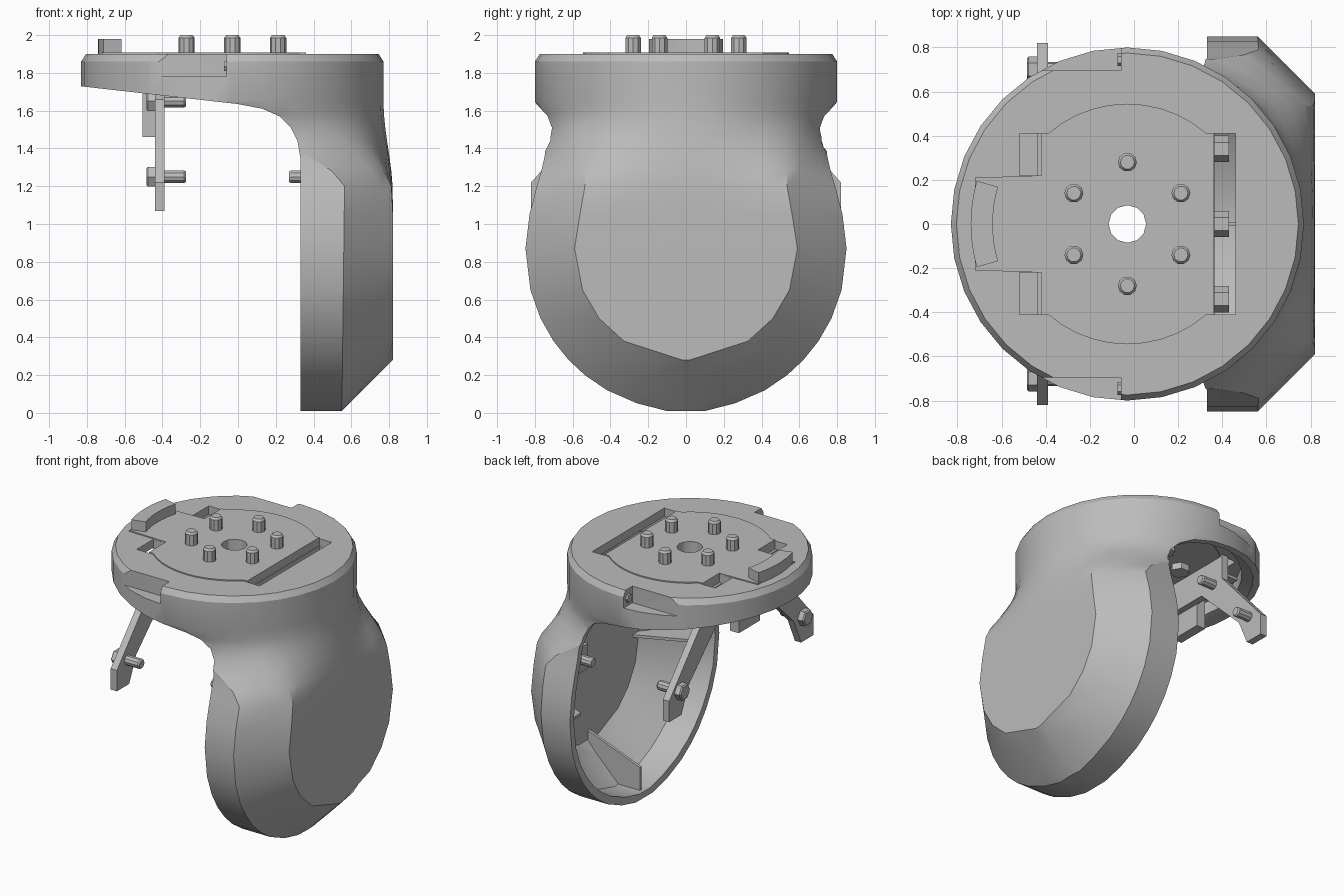
import bpy, bmesh
from math import sin, cos, pi, sqrt, hypot, radians
from mathutils import Vector, Matrix

cube = bpy.data.objects.get("Cube")
if cube:
    bpy.data.objects.remove(cube, do_unlink=True)

grey = bpy.data.materials.new("plain grey")
grey.use_nodes = True
grey.diffuse_color = (0.5, 0.5, 0.5, 1)
grey.node_tree.nodes["Principled BSDF"].inputs["Base Color"].default_value = grey.diffuse_color
CX = -0.03  # axis of the flange


def make(name, bm):
    bmesh.ops.recalc_face_normals(bm, faces=bm.faces)
    me = bpy.data.meshes.new(name)
    bm.to_mesh(me)
    bm.free()
    me.materials.append(grey)
    ob = bpy.data.objects.new(name, me)
    bpy.context.collection.objects.link(ob)
    return ob


def loft(name, rings):
    bm = bmesh.new()
    vs = [[bm.verts.new(p) for p in r] for r in rings]
    n = len(vs[0])
    for a, b in zip(vs, vs[1:]):
        for i in range(n):
            j = (i + 1) % n
            bm.faces.new((a[i], a[j], b[j], b[i]))
    bm.faces.new(vs[0])
    bm.faces.new(vs[-1])
    return make(name, bm)


def prism(name, pts, axis, lo, hi):
    """Extrude a flat outline along one axis."""
    def put(p, h):
        c = list(p)
        c.insert(axis, h)
        return c
    return loft(name, [[put(p, h) for p in pts] for h in (lo, hi)])


def box(name, x, y, z):
    return prism(name, [(x[0], y[0]), (x[1], y[0]), (x[1], y[1]), (x[0], y[1])], 2, *z)


def rod(name, centre, axis, stations, sides):
    """Round or hexagonal rod: (offset along axis, radius) stations."""
    u, v = [Vector(r) for r in Matrix.Identity(3) if r[axis] == 0]
    w = Vector([float(k == axis) for k in range(3)])
    return loft(name, [[Vector(centre) + w * h + r * (u * cos(2 * pi * k / sides) + v * sin(2 * pi * k / sides))
                        for k in range(sides)] for h, r in stations])


def cut(ob, cutter):
    m = ob.modifiers.new("cut", "BOOLEAN")
    m.operation, m.solver, m.object = "DIFFERENCE", "EXACT", cutter
    bpy.ops.object.select_all(action="DESELECT")
    bpy.context.view_layer.objects.active = ob
    ob.select_set(True)
    bpy.ops.object.modifier_apply(modifier=m.name)
    bpy.data.objects.remove(cutter, do_unlink=True)


def smooth(ob, angle=30):
    bpy.ops.object.select_all(action="DESELECT")
    bpy.context.view_layer.objects.active = ob
    ob.select_set(True)
    bpy.ops.object.shade_smooth_by_angle(angle=radians(angle))


# Half width of the body against height, above the round cover
NECK = [(1.12, .81), (1.2, .79), (1.3, .76), (1.4, .74), (1.5, .745),
        (1.58, .77), (1.65, .8), (1.86, .8), (1.9, .775)]


def half_width(z):
    if z < 1.12:
        return sqrt(max(.85 ** 2 - (z - .86) ** 2, .1 ** 2))
    for (a, wa), (b, wb) in zip(NECK, NECK[1:]):
        if z <= b:
            return wa + (wb - wa) * (z - a) / (b - a)
    return NECK[-1][1]


def section(z, d):
    """Horizontal slice, inset by d: chamfered cover below, circle above."""
    zi = .86 - (.86 - z) * (.85 - d) / .85 if z < .86 else z
    w = half_width(z) - d
    s = min(max((z - 1.15) / .5, 0), 1)
    s = s * s * (3 - 2 * s)
    dz = min(zi - .87, .25)
    p = min(sqrt(max((.59 - .41 * d) ** 2 - dz * dz, .02 ** 2)), w * .8)
    rad = half_width(z) - d if z > 1.65 else .8 - d
    ring = []
    for i in range(32):
        t = pi * (i / 16 - .5)
        if i <= 16:
            k = i - 8
            y = k / 4 * p if abs(k) <= 4 else (p + (w - p) * (abs(k) - 4) / 4) * (1 if k > 0 else -1)
            x = min(.82 - d, 1.41 - 1.41 * d - hypot(y, dz))
        else:
            y = w * max(-1, min(1, 1.15 * sin(t)))
            x = .1 + d
        ring.append((x * (1 - s) + (CX + rad * cos(t)) * s, y * (1 - s) + w * sin(t) * s, zi))
    return ring


# Main housing: outer loft, hollowed and opened towards -x
LEVELS = [.01, .05, .12, .2, .28, .38, .5, .65, .87, 1.05, 1.2, 1.28, 1.36, 1.44, 1.51, 1.58, 1.65]
housing = loft("housing", [section(z, 0) for z in LEVELS + [1.86, 1.9]])
cut(housing, loft("cavity", [section(z, .045) for z in LEVELS + [1.72]]
                  + [section(z, .12) for z in (1.74, 1.84)]))
cut(housing, prism("opening", [(-1.2, -.5), (.33, -.5), (.33, 1.35), (.315, 1.44), (.28, 1.51), (.22, 1.57),
                               (.13, 1.61), (0, 1.635), (-.84, 1.73), (-1.2, 1.77)], 1, -1.2, 1.2))
cut(housing, box("right_slot", (.36, .46), (-.41, .41), (1.75, 2)))
for s in (-1, 1):
    cut(housing, box("left_slot", (-.52, -.42), sorted((s * .22, s * .41)), (1.75, 2)))
    cut(housing, box("side_pocket", (-.43, -.06), sorted((s * .695, s * .95)), (1.78, 2)))
cut(housing, rod("bore", (CX, 0, 0), 2, [(1.7, .085), (2, .085)], 12))
smooth(housing)

# Mounting plate with a side tab
arc = [(CX + .545 * cos(a), .545 * sin(a)) for a in [radians(131 - 82 * k / 10) for k in range(11)]]
half = [(-.72, .21), (-.42, .22), (-.42, .41)] + arc + [(.36, .41)]
plate = prism("mounting_plate", half + [(x, -y) for x, y in reversed(half)], 2, 1.83, 1.908)
cut(plate, rod("bore", (CX, 0, 0), 2, [(1.7, .085), (2, .085)], 12))

# Curved locating key on the plate
angles = [radians(164 + 32 * k / 8) for k in range(9)]
prism("locating_key", [(CX + .71 * cos(a), .71 * sin(a)) for a in angles]
      + [(CX + .61 * cos(a), .61 * sin(a)) for a in reversed(angles)], 2, 1.89, 1.98)

# Ring of six studs with heads beneath the plate
for k in range(6):
    a = radians(30 + 60 * k)
    c = (CX + .28 * cos(a), .28 * sin(a), 0)
    smooth(rod("stud", c, 2, [(1.8, .043), (1.985, .043), (2, .032)], 10))
    rod("stud_head", c, 2, [(1.785, .065), (1.835, .065)], 6)


def bolt(x, y, z, length=.21):
    """Bolt along x with a hexagonal head at its -x end."""
    rod("bolt_head", (x, y, z), 0, [(0, .05), (.008, .06), (.05, .06)], 6)
    smooth(rod("bolt_shaft", (x, y, z), 0, [(.04, .035), (length - .01, .035), (length, .028)], 10))


# Hanging bracket with splayed arms
arm = [(.43, 1.84), (.43, 1.66), (.82, 1.22), (.82, 1.07), (.68, 1.07), (.6, 1.25), (.22, 1.62)]
prism("bracket", arm + [(-y, z) for y, z in reversed(arm)], 0, -.44, -.39)
box("bracket_floor", (-.53, -.43), (-.42, .42), (1.7, 1.72))
box("bracket_block", (-.505, -.435), (-.12, .12), (1.46, 1.72))
box("inner_bracket", (.32, .365), (-.41, .41), (1.6, 1.85))
for y in (-.34, .34):
    bolt(-.485, y, 1.65)
for y in (-.34, 0, .34):
    rod("slot_bolt", (.36, y, 1.74), 0, [(0, .06), (.07, .06)], 6)
for s in (-1, 1):
    bolt(-.485, s * .7, 1.25)
    # Lug, bolt and rib inside the cover, and the screw in the side pocket
    box("cover_lug", (.36, .42), sorted((s * .6, s * .74)), (1.16, 1.34))
    rod("cover_bolt", (.27, s * .67, 1.25), 0, [(0, .028), (.01, .035), (.2, .035)], 10)
    prism("side_rib", [(.36, s * .82), (.36, s * .68), (.78, s * .5), (.78, s * .6), (.56, s * .82)], 2, .85, .87)
    rod("pocket_screw", (-.075, s * .745, 1.835), 0, [(0, .03), (.03, .03)], 6)
prism("bottom_rib", [(.36, .04), (.36, .22), (.78, .38), (.78, .3), (.56, .04)], 1, -.01, .01)
